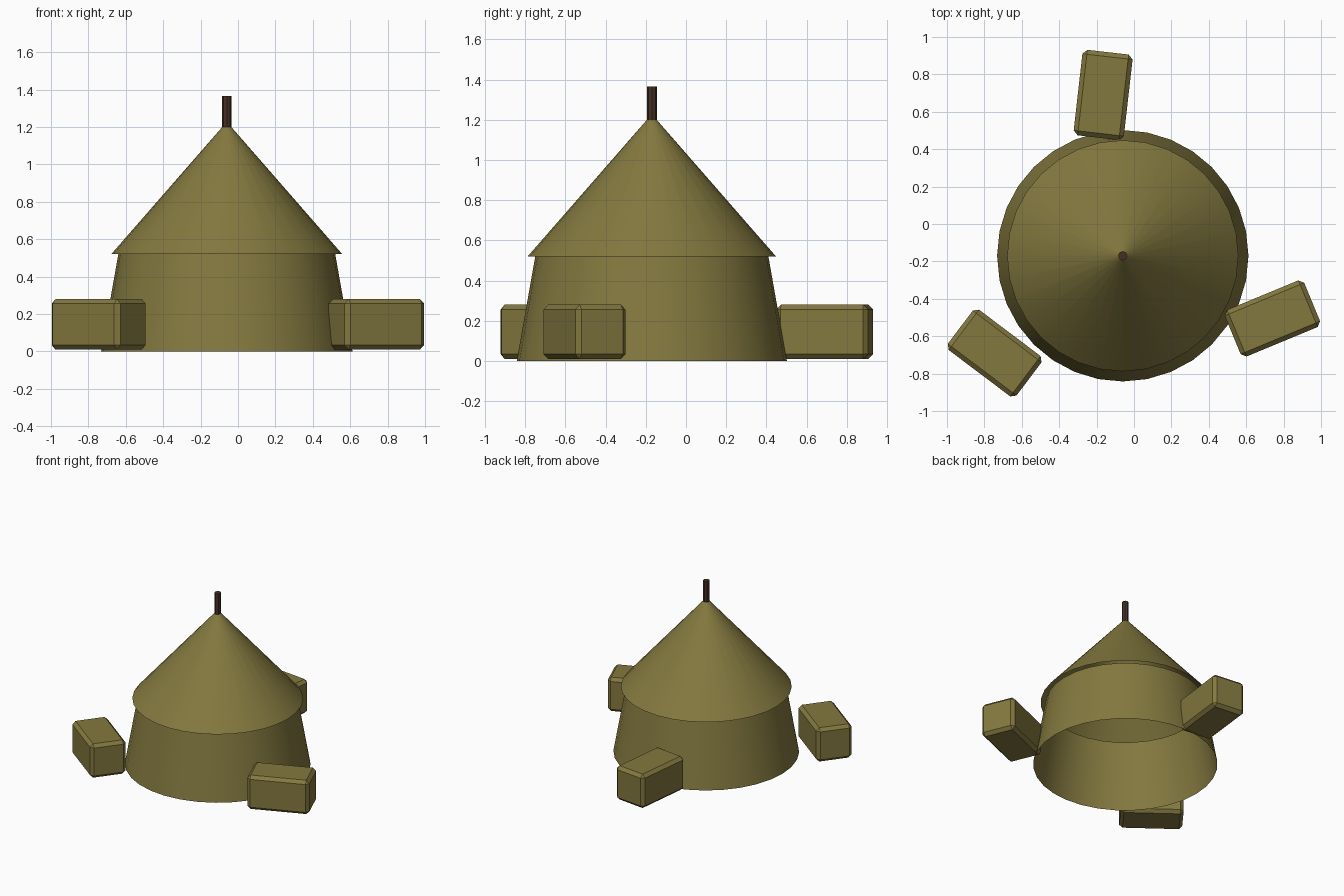
import bpy
from math import radians

if "Cube" in bpy.data.objects:
    bpy.data.objects.remove(bpy.data.objects["Cube"])

CX, CY = -0.06, -0.17  # stack centre


def material(name, rgb):
    m = bpy.data.materials.new(name)
    m.diffuse_color = (*rgb, 1)
    m.use_nodes = True
    m.node_tree.nodes["Principled BSDF"].inputs["Base Color"].default_value = m.diffuse_color
    return m


straw = material("straw", (0.23, 0.19, 0.05))
wood = material("dark_wood", (0.06, 0.03, 0.018))


def frustum(name, r1, r2, z1, z2, sides, mat, cap='NOTHING'):
    bpy.ops.mesh.primitive_cone_add(vertices=sides, radius1=r1, radius2=r2, depth=z2 - z1,
                                    end_fill_type=cap, location=(CX, CY, (z1 + z2) / 2))
    ob = bpy.context.object
    ob.name = name
    ob.data.materials.append(mat)
    bpy.ops.object.shade_smooth_by_angle(angle=radians(40))
    return ob


# Hollow stack: tapered wall, overhanging conical top, centre pole
frustum("stack_body", 0.672, 0.58, 0.0, 0.52, 32, straw)
frustum("stack_top", 0.618, 0.02, 0.52, 1.205, 32, straw)
frustum("centre_pole", 0.025, 0.025, 1.15, 1.365, 8, wood, 'NGON')

# Loose bales around the stack: x, y, heading in degrees
for i, (x, y, heading) in enumerate([(-0.165, 0.69, 83.5), (0.74, -0.505, 22.5), (-0.745, -0.69, -37)]):
    bpy.ops.mesh.primitive_cube_add(size=1, location=(x, y, 0.145), rotation=(0, 0, radians(heading)))
    bale = bpy.context.object
    bale.name = f"bale_{i + 1}"
    bale.scale = (0.46, 0.27, 0.27)
    bpy.ops.object.transform_apply(location=False, rotation=False, scale=True)
    bale.data.materials.append(straw)
    bevel = bale.modifiers.new("chamfer", 'BEVEL')
    bevel.width = 0.024
    bevel.segments = 1
